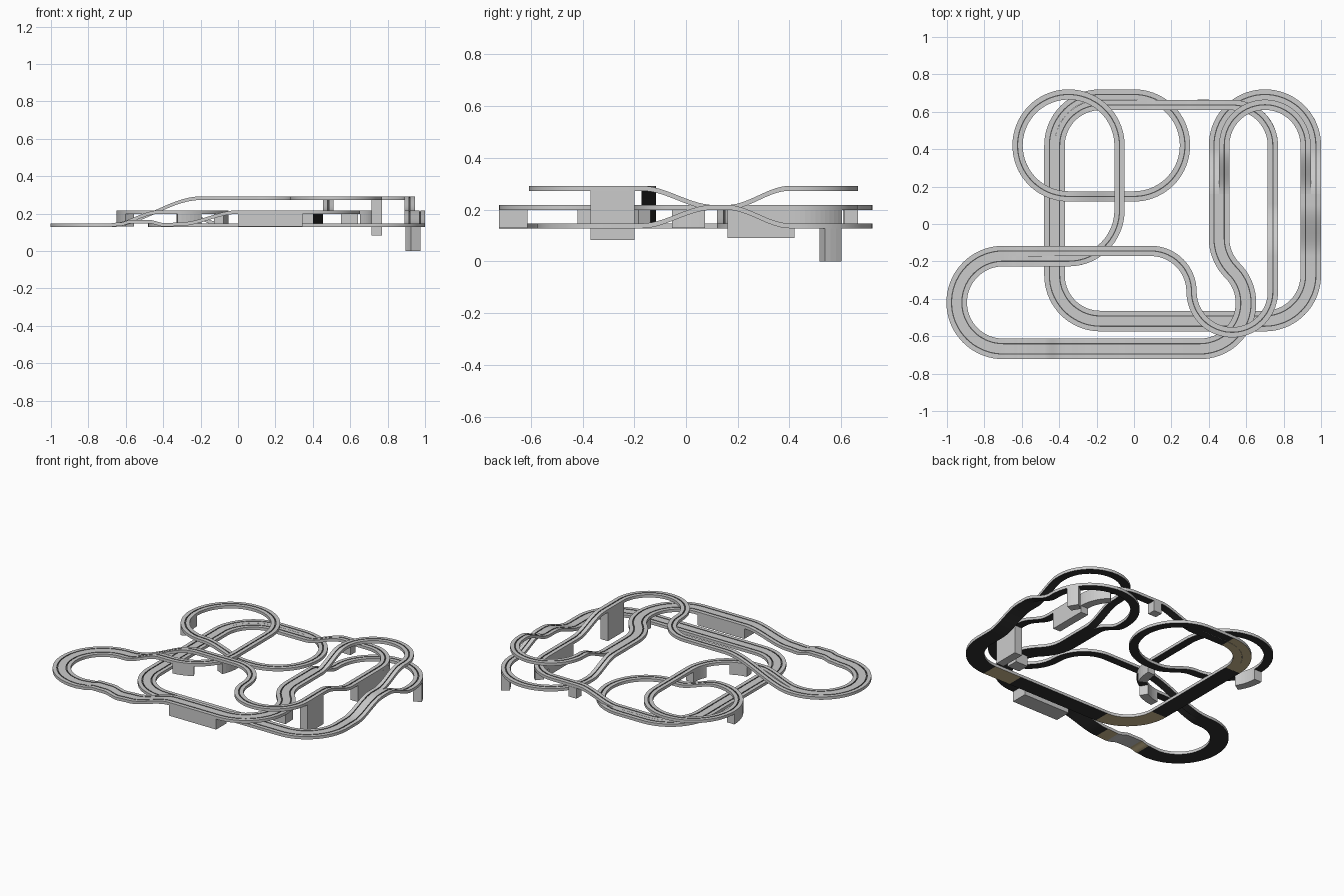
import bpy, bmesh
from math import cos, sin, radians, ceil

if "Cube" in bpy.data.objects:
    bpy.data.objects.remove(bpy.data.objects["Cube"])


def material(name, colour):
    m = bpy.data.materials.new(name)
    m.use_nodes = True
    m.diffuse_color = (*colour, 1)
    m.node_tree.nodes["Principled BSDF"].inputs["Base Color"].default_value = (*colour, 1)
    return m


GREY, SLOT, BLACK, BROWN = range(4)
MATS = [material("track grey", (0.60, 0.60, 0.60)),
        material("slot grey", (0.09, 0.09, 0.09)),
        material("underside black", (0.031, 0.031, 0.031)),
        material("underside brown", (0.62, 0.50, 0.28))]

LOW, MID, HIGH = 0.147, 0.218, 0.292      # top surface of each level
THICK = 0.019
LANE = 0.055                              # width of one lane
R = 0.245                                 # centre radius of a two-lane curve
R_IN, R_OUT = R - LANE / 2, R + LANE / 2


def straight(length, z=None, under=BLACK):
    return (length, 0, z, under)


def arc(radius, degrees, z=None, under=BLACK):
    return (radius * abs(radians(degrees)), radians(degrees), z, under)


def on_circle(cx, cy, radius, degrees, z):
    """Start point on a circle, heading counter-clockwise along it."""
    a = radians(degrees)
    return (cx + radius * cos(a), cy + radius * sin(a), degrees + 90, z)


def trace(x, y, heading, z, ops):
    """Walk along straights and arcs, giving (x, y, heading, z, under) stations."""
    a = radians(heading)
    stations = [(x, y, a, z, BLACK)]
    for length, turn, z_end, under in ops:
        z_end = z if z_end is None else z_end
        n = max(ceil(abs(turn) / radians(5)), 1)
        if abs(z_end - z) > 1e-6:
            n = max(n, 14)
        x0, y0, a0 = x, y, a
        for i in range(1, n + 1):
            t = i / n
            a = a0 + turn * t
            if turn:
                r = length / turn
                x, y = x0 + r * (sin(a) - sin(a0)), y0 - r * (cos(a) - cos(a0))
            else:
                x, y = x0 + length * t * cos(a), y0 + length * t * sin(a)
            stations.append((x, y, a, z + (z_end - z) * t * t * (3 - 2 * t), under))
        z = z_end
    return stations


def sweep(name, stations, section, kinds, smooth=True):
    """Sweep a closed section, given as a function of station height."""
    bm = bmesh.new()
    rings = []
    for x, y, a, z, _ in stations:
        rings.append([bm.verts.new((x - u * sin(a), y + u * cos(a), w))
                      for u, w in section(z)])
    count = len(kinds)
    for i in range(len(rings) - 1):
        p, q = rings[i], rings[i + 1]
        for j, kind in enumerate(kinds):
            k = (j + 1) % count
            f = bm.faces.new((p[j], p[k], q[k], q[j]))
            f.material_index = stations[i + 1][4] if kind == BLACK else kind
    bm.faces.new(rings[0])
    bm.faces.new(rings[-1])
    bmesh.ops.recalc_face_normals(bm, faces=bm.faces)
    me = bpy.data.meshes.new(name)
    bm.to_mesh(me)
    bm.free()
    for m in MATS:
        me.materials.append(m)
    ob = bpy.data.objects.new(name, me)
    bpy.context.collection.objects.link(ob)
    if smooth:
        bpy.ops.object.select_all(action='DESELECT')
        ob.select_set(True)
        bpy.context.view_layer.objects.active = ob
        bpy.ops.object.shade_smooth_by_angle(angle=radians(30))


def track(name, lanes, start, ops):
    """A slotted road with one groove in the middle of each lane."""
    h, g, depth = lanes * LANE / 2, 0.003, 0.006
    outline, kinds = [(-h, 0)], []
    for i in range(lanes):
        c = -h + LANE * (i + 0.5)
        outline += [(c - g, 0), (c - g, -depth), (c + g, -depth), (c + g, 0)]
        kinds += [GREY, SLOT, SLOT, SLOT]
    outline += [(h, 0), (h, -THICK), (-h, -THICK)]
    kinds += [GREY, GREY, BLACK, GREY]
    sweep(name, trace(*start, ops), lambda z: [(u, z + w) for u, w in outline], kinds)


def support(name, start, ops, base, width=LANE):
    """A solid wall from a fixed base up to the underside of the road."""
    h = width / 2
    sweep(name, trace(*start, ops),
          lambda z: [(-h, z - THICK), (h, z - THICK), (h, base), (-h, base)],
          [GREY] * 4, smooth=False)


# Two-lane road: left side, front and the climb on the right
track("lower_road", 2, (-0.425, 0.42, -90, LOW), [
    straight(0.694), arc(R, 90, under=BROWN),
    straight(0.68), straight(0.20, under=BROWN), arc(R, 90),
    straight(0.104), straight(0.27, MID), straight(0.06)])

# The lanes part around the back right bend: one dips, the other climbs
for name, radius, level in (("bend_outer_lane", R_OUT, LOW), ("bend_inner_lane", R_IN, HIGH)):
    track(name, 1, (0.70 + radius, 0.16, 90, MID), [
        straight(0.24, level), straight(0.02), arc(radius, 180),
        straight(0.02), straight(0.24, MID)])

# Two-lane road: double bend, front straight with small jump, left loop
track("upper_road", 2, (0.455, 0.16, -90, MID), [
    straight(0.236), arc(R, 45), arc(R, -45), arc(R, -90),
    straight(0.3535), straight(0.31, LOW + 0.006), straight(0.08, LOW + 0.002, BROWN),
    straight(0.09, LOW + 0.02, GREY), straight(0.09, under=GREY),
    straight(0.06, LOW + 0.006, BROWN), straight(0.07, LOW),
    arc(R + 0.003, -180)])

# Outer single lane, over the top level and down again
track("upper_lane", 1, (-0.70, -0.144, 0, LOW), [
    straight(0.02), straight(0.48, HIGH), straight(0.29),
    arc(R_IN, -90), arc(R_IN, 180),
    straight(0.19), straight(0.28, MID), straight(0.31), arc(R_IN, 90),
    straight(0.185), straight(0.28, LOW), straight(0.24),
    arc(R_IN, 90, under=BROWN)])

# Inner single lane with the two overlapping loops
track("loop_lane", 1, (-0.70, -0.199, 0, LOW), [
    straight(0.02), straight(0.26, MID), straight(0.07),
    arc(R_OUT, 90), straight(0.3465), arc(R_OUT, 180), arc(R_OUT, 90),
    straight(0.30, LOW), straight(0.05), arc(R_OUT, 180),
    straight(0.18), arc(R_OUT, 90, under=BROWN)])

# Supports under the roads
support("front_support", (0, -0.6675, 0, MID), [straight(0.345)], 0.13, 2 * LANE)
support("tall_support", (0.7425, -0.37, 90, HIGH), [straight(0.17)], 0.082)
support("long_support", (0.7425, 0.16, 90, MID), [straight(0.26)], 0.09)
support("curve_support", (0.7425, 0.42, 90, MID), [arc(R_IN, 48)], 0.135)
support("bend_support", (0.597, -0.42, 90, MID), [straight(0.08)], 0.13, 0.09)
support("middle_support", on_circle(-0.35, 0.0735, R_OUT, -25, MID), [arc(R_OUT, 25)], 0.13)
support("climb_support", on_circle(-0.35, 0.0735, R_OUT, -85, MID), [arc(R_OUT, 26)], 0.135)
support("back_support", (0.40, 0.6375, 180, MID), [straight(0.06)], 0.13)
support("loop_support", on_circle(-0.35, 0.42, R_OUT, 180, MID), [arc(R_OUT, 33)], 0.13)
support("corner_leg", on_circle(0.70, 0.42, R_OUT, 23, LOW), [arc(R_OUT, 14)], 0)
